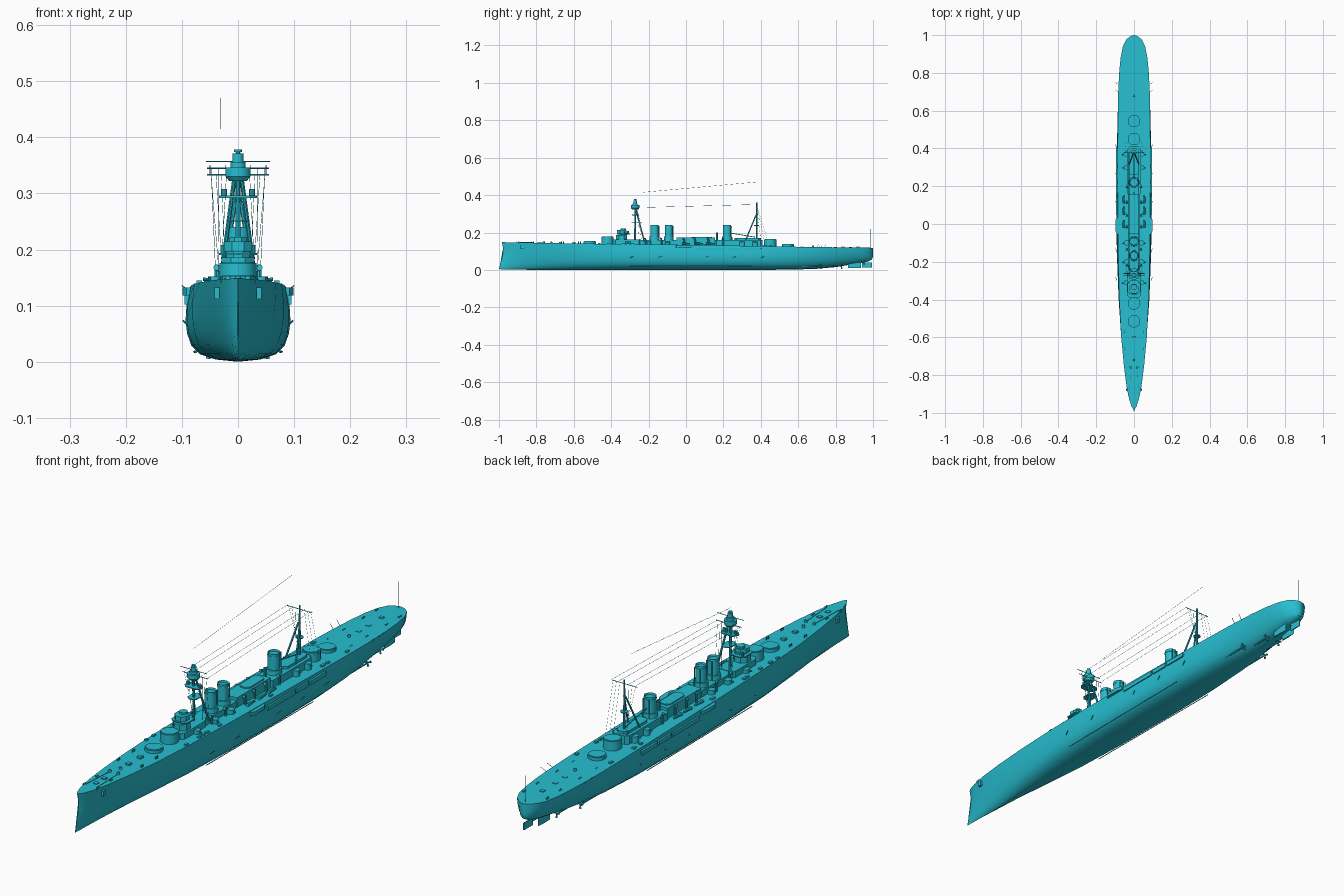
import bpy, bmesh, math, random
from mathutils import Vector

if "Cube" in bpy.data.objects:
    bpy.data.objects.remove(bpy.data.objects["Cube"])

random.seed(4)
mat = bpy.data.materials.new("ship_teal")
mat.diffuse_color = (0.02, 0.52, 0.64, 1)
mat.use_nodes = True
mat.node_tree.nodes["Principled BSDF"].inputs["Base Color"].default_value = mat.diffuse_color


def finish(name, bm):
    bmesh.ops.recalc_face_normals(bm, faces=bm.faces)
    me = bpy.data.meshes.new(name)
    bm.to_mesh(me)
    bm.free()
    me.materials.append(mat)
    ob = bpy.data.objects.new(name, me)
    bpy.context.collection.objects.link(ob)
    return ob


def prism(name, pts, z0, z1, top=1.0):
    """Extrude a plan outline upward, optionally tapering about its centre."""
    bm = bmesh.new()
    cx = sum(p[0] for p in pts) / len(pts)
    cy = sum(p[1] for p in pts) / len(pts)
    a = [bm.verts.new((x, y, z0)) for x, y in pts]
    b = [bm.verts.new((cx + (x - cx) * top, cy + (y - cy) * top, z1)) for x, y in pts]
    bm.faces.new(a)
    bm.faces.new(b)
    for i in range(len(a)):
        j = (i + 1) % len(a)
        bm.faces.new((a[i], a[j], b[j], b[i]))
    return finish(name, bm)


def box(name, x0, x1, y0, y1, z0, z1, top=1.0):
    return prism(name, [(x0, y0), (x1, y0), (x1, y1), (x0, y1)], z0, z1, top)


def house(name, hw, y0, y1, z0, z1, c=0.012):
    """Deckhouse with chamfered corners."""
    return prism(name, [(-hw + c, y0), (hw - c, y0), (hw, y0 + c), (hw, y1 - c),
                        (hw - c, y1), (c - hw, y1), (-hw, y1 - c), (-hw, y0 + c)], z0, z1)


def drum(name, x, y, r, z0, z1, n=24, top=1.0):
    return prism(name, [(x + r * math.cos((i + .5) * math.tau / n), y + r * math.sin((i + .5) * math.tau / n))
                        for i in range(n)], z0, z1, top)


def rod(name, p, q, r, r2=None, n=8):
    p, q = Vector(p), Vector(q)
    bm = bmesh.new()
    bmesh.ops.create_cone(bm, cap_ends=True, segments=n, radius1=r, radius2=r if r2 is None else r2,
                          depth=(q - p).length)
    ob = finish(name, bm)
    ob.rotation_mode = 'QUATERNION'
    ob.rotation_quaternion = (q - p).to_track_quat('Z', 'Y')
    ob.location = (p + q) / 2
    return ob


# Hull stations: y, half beam, keel height, deck height, fullness
stations = [(-.985, .001, .004, .149, 0), (-.968, .012, .003, .148, 0), (-.93, .025, .002, .147, .05),
            (-.86, .040, .001, .146, .15), (-.75, .055, 0, .144, .32), (-.6, .071, 0, .141, .6),
            (-.4, .084, 0, .139, .88), (-.15, .091, 0, .136, 1), (.15, .0935, 0, .132, 1),
            (.4, .093, 0, .127, .92), (.58, .091, .002, .124, .72), (.7, .087, .006, .122, .5),
            (.8, .081, .015, .121, .38), (.88, .073, .028, .120, .35), (.94, .061, .038, .119, .4),
            (.975, .044, .045, .119, .5), (.993, .023, .055, .118, .6), (1, .004, .07, .117, .6)]
full = [(0, 0), (.42, .03), (.72, .10), (.89, .22), (.97, .38), (1, .56), (.98, .78), (.92, 1)]
vee = [(0, 0), (.14, .03), (.27, .10), (.42, .22), (.58, .38), (.73, .56), (.88, .78), (1, 1)]
stem = [-.015, -.013, -.011, -.007, 0, .006, .007, 0]

bm = bmesh.new()
rings = []
for y, w, k, d, f in stations:
    half = []
    for (fx, fz), (vx, vz), s in zip(full, vee, stem):
        yy = y + s * max(0, (-y - .8) / .185)
        half.append((w * (fx * f + vx * (1 - f)), yy, k + (d - k) * fz))
    ring = [(-x, yy, z) for x, yy, z in half[:0:-1]] + half
    rings.append([bm.verts.new(v) for v in ring])
for a, b in zip(rings, rings[1:]):
    for i in range(len(a)):
        j = (i + 1) % len(a)
        bm.faces.new((a[i], a[j], b[j], b[i]))
bm.faces.new(rings[0])
bm.faces.new(rings[-1])
finish("hull", bm)

# Barbettes with slightly raised rims
for i, (y, z) in enumerate([(-.515, .152), (-.42, .176), (.45, .162), (.545, .136)]):
    drum(f"barbette_{i}", 0, y, .033, .115, z)
    drum(f"barbette_cap_{i}", 0, y, .029, z, z + .002)

# Deckhouses
house("forward_house", .036, -.39, -.24, .13, .162)
house("funnel_house", .03, -.26, -.04, .13, .16)
box("midship_house", -.03, .03, -.05, .155, .12, .172)
house("aft_house", .036, .15, .41, .12, .16)
house("aft_control_house", .024, .26, .40, .155, .17)
house("midship_roof", .022, .03, .14, .17, .177)

# Bridge and conning tower
drum("conning_tower", 0, -.345, .032, .14, .186, 8)
drum("bridge_lower", 0, -.335, .022, .186, .2, 8)
house("bridge_deck", .034, -.37, -.30, .19, .194)
drum("bridge_upper", 0, -.343, .027, .196, .214, 8)
drum("bridge_roof", 0, -.335, .016, .214, .222, 8)

# Funnels with base, rim, dark well and steam pipes
for i, (y, r) in enumerate([(-.168, .021), (-.092, .02), (.22, .022)]):
    drum(f"funnel_base_{i}", 0, y, r + .007, .15, .178, 16, .95)
    f = drum(f"funnel_{i}", 0, y, r, .165, .24)
    fm = bmesh.new()
    fm.from_mesh(f.data)
    cap = max(fm.faces, key=lambda q: q.calc_center_median().z)
    bmesh.ops.inset_region(fm, faces=[cap], thickness=.003)
    bmesh.ops.translate(fm, verts=cap.verts, vec=(0, 0, -.02))
    fm.to_mesh(f.data)
    fm.free()
    drum(f"funnel_band_{i}", 0, y, r + .0015, .228, .232)
    for s in (-1, 1):
        rod(f"steam_pipe_{i}", (s * .012, y + r + .003, .16), (s * .012, y + r + .003, .234), .002)
rod("vent_post", (0, .165, .15), (0, .165, .2), .005)

# Fore tripod mast, platforms and spotting top
rod("foremast", (0, -.272, .15), (0, -.272, .375), .005, .004)
rod("mainmast", (0, .378, .13), (0, .378, .36), .005, .003)
for s in (-1, 1):
    rod("foremast_leg", (s * .03, -.222, .15), (s * .006, -.27, .33), .004)
    rod("mainmast_leg", (s * .026, .315, .15), (s * .003, .375, .295), .0035)
house("foremast_platform", .02, -.292, -.235, .25, .253)
house("searchlight_platform", .034, -.29, -.25, .292, .296)
drum("spotting_top_base", 0, -.272, .016, .322, .33, 16, 1.4)
drum("spotting_top", 0, -.272, .023, .33, .346, 16)
drum("spotting_roof", 0, -.272, .014, .346, .356, 16)
drum("rangefinder", 0, -.272, .01, .356, .371, 12)
drum("lookout_cap", 0, -.272, .007, .374, .378, 12)
rod("fore_yard", (-.057, -.272, .357), (.057, -.272, .357), .0012)
rod("signal_yard", (-.055, -.262, .333), (.055, -.262, .333), .0014)
rod("main_yard", (-.055, .378, .345), (.055, .378, .345), .0013)
drum("mainmast_platform", 0, .378, .014, .235, .239, 12)

# Rigging: aerials, shrouds and staffs
rod("upper_aerial", (-.031, -.23, .415), (-.031, .378, .47), .0006, n=4)
for s in (-1, 1):
    for k in (.022, .05):
        rod("aerial", (s * k, -.262, .333), (s * k, .378, .35), .0006, n=4)
    for i in range(3):
        rod("fore_halyard", (s * (.03 + i * .009), -.262, .333), (s * (.022 + i * .006), -.25 + i * .012, .16), .0004, n=4)
        rod("main_shroud", (s * (.02 + i * .014), .378, .345), (s * (.03 + i * .005), .4 + i * .018, .16), .0004, n=4)
rod("ensign_staff", (0, .985, .118), (0, .985, .22), .0009, n=6)
rod("boat_derrick", (0, .37, .175), (0, .22, .2), .002)

# Side fittings, mirrored to port and starboard
for s in (-1, 1):
    def sbox(name, x0, x1, *a, **k):
        return box(name, s * x0, s * x1, *a, **k)
    prism("side_sponson", [(s * .07, -.055), (s * .092, -.052), (s * .099, -.035), (s * .099, .02),
                           (s * .092, .035), (s * .07, .035)], .118, .132)
    for y0, y1 in ((.05, .215), (.225, .30), (.31, .405)):
        sbox("net_shelf", .084, .0955, y0, y1, .102, .118)
    for y in (-.31, -.2, -.1, .3, .37):
        drum("casemate", s * .04, y, .014, .125, .152, 12)
        rod("secondary_mount", (s * .045, y, .146), (s * .062, y - .004, .147), .003)
    for y in (-.215, -.13, -.01, .05, .12, .2):
        drum("ventilator_trunk", s * .038, y, .0045, .125, .163, 10)
        rod("ventilator_cowl", (s * .038, y + .002, .165), (s * .038, y - .009, .168), .004, .006)
    for y in (.0, .07, .13):
        rod("boat_hull", (s * .055, y - .022, .14), (s * .055, y + .022, .14), .007, .004)
    drum("searchlight", s * .025, -.27, .006, .296, .308, 10)
    drum("bridge_lamp", s * .026, -.31, .005, .194, .208, 10)
    for y in (-.9, -.82, -.66, -.57, .62, .72, .84, .92):
        w = .03 if y < -.8 else .05
        z = .144 if y < 0 else .118
        for d in (-.005, .005):
            drum("bollard", s * w, y + d, .0025, z - .003, z + .007, 8)
    for i in range(10):
        y = random.uniform(-.55, .65)
        z = .139 - max(0, y + .4) * .0155
        sbox("deck_locker", .064, .074, y, y + .014, z - .003, z + .006)
    # Boat davits near the stern
    for y in (.7, .74):
        rod("stern_davit", (s * .08, y, .12), (s * .1, y + .008, .136), .0009, n=6)
    # Net boom heels, bilge keel and anchor
    for y in (-.3, -.15, .1, .25, .4):
        rod("boom_heel", (s * .09, y, .065), (s * .0975, y + .02, .073), .0015, n=6)
    rod("bilge_keel", (s * .074, -.3, .018), (s * .078, .35, .018), .002, n=4)
    sbox("anchor", .033, .042, -.885, -.87, .112, .132)
    # Propeller shafts, brackets and screws
    for x, y in ((.052, .72), (.028, .83)):
        rod("shaft", (s * x, y - .14, .02), (s * x, y, .02), .003)
        rod("shaft_bracket", (s * x, y - .01, .02), (s * (x + .008), y - .01, .055), .002)
        drum("screw_hub", s * x, y, .004, .016, .024, 8)
        for k in range(3):
            a = k * math.tau / 3 + .5
            rod("screw_blade", (s * x, y, .02), (s * x + .014 * math.cos(a), y + .004, .02 + .014 * math.sin(a)), .002, .005, 4)
    # Twin rudders
    prism("rudder", [(s * .02 - .002, .865), (s * .02 + .002, .865), (s * .02 + .003, .9), (s * .02, .935),
                     (s * .02 - .003, .9)], .01, .05)
box("rudder_aft", -.002, .002, .94, .995, .012, .04)
rod("rudder_stock", (0, .95, .03), (0, .95, .06), .004)

# Deck gear: capstans, hatches, breakwater and chains
for x, y in ((-.018, -.76), (.018, -.76), (0, -.72), (0, .68)):
    z = .142 if y < 0 else .12
    drum("capstan", x, y, .006, z, z + .011, 12, .8)
for y in (-.87, -.82, -.67, -.6, .61, .74, .8, .88):
    z = .143 if y < 0 else .117
    box("hatch", -.008, .008, y - .008, y + .008, z - .002, z + .006)
for s in (-1, 1):
    rod("anchor_chain", (s * .018, -.765, .146), (s * .024, -.9, .148), .0012, n=6)

bpy.ops.object.select_all(action='SELECT')
bpy.context.view_layer.objects.active = bpy.data.objects["hull"]
bpy.ops.object.shade_smooth_by_angle(angle=math.radians(32))
